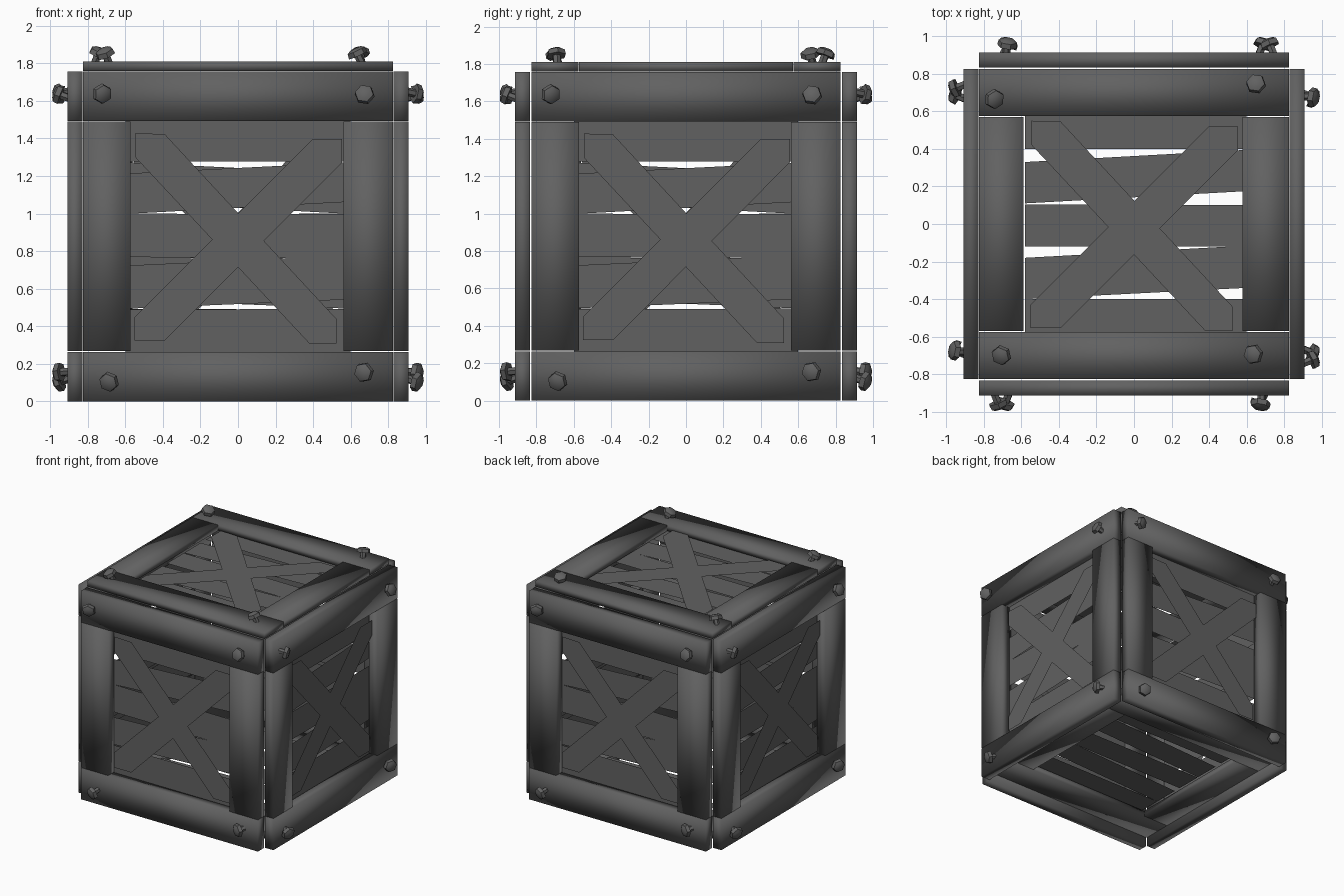
import bpy, bmesh, math
from mathutils import Matrix

if "Cube" in bpy.data.objects:
    bpy.data.objects.remove(bpy.data.objects["Cube"])

GREY = bpy.data.materials.new("dark_grey")
GREY.diffuse_color = (0.12, 0.12, 0.12, 1)
GREY.use_nodes = True
GREY.node_tree.nodes["Principled BSDF"].inputs["Base Color"].default_value = GREY.diffuse_color


def finish(name, bm, mat, smooth=False):
    bm.transform(mat)
    bmesh.ops.recalc_face_normals(bm, faces=bm.faces)
    for f in bm.faces:
        f.smooth = smooth
    me = bpy.data.meshes.new(name)
    bm.to_mesh(me)
    bm.free()
    me.materials.append(GREY)
    ob = bpy.data.objects.new(name, me)
    bpy.context.collection.objects.link(ob)
    return ob


def sheet(name, pts, w, mat):
    """Thin flat part: a single outline."""
    bm = bmesh.new()
    bm.faces.new([bm.verts.new((u, v, w)) for u, v in pts])
    return finish(name, bm, mat)


def board(name, u0, u1, v0, v1, w0, w1, mat):
    """Softly shaded frame board."""
    bm = bmesh.new()
    bmesh.ops.create_cube(bm, size=1)
    size = Matrix.Diagonal((u1 - u0, v1 - v0, w1 - w0, 1))
    bm.transform(Matrix.Translation(((u0 + u1) / 2, (v0 + v1) / 2, (w0 + w1) / 2)) @ size)
    return finish(name, bm, mat, True)


def bolt(name, u, v, tilt, spin, mat):
    """Loose hexagonal bolt leaning out of the board."""
    bm = bmesh.new()
    for r1, r2, depth, z in ((0.022, 0.022, 0.08, 0.01), (0.054, 0.05, 0.028, 0.05),
                             (0.05, 0.03, 0.012, 0.07)):
        bmesh.ops.create_cone(bm, cap_ends=True, segments=6, radius1=r1, radius2=r2,
                              depth=depth, matrix=Matrix.Translation((0, 0, z)))
    lean = (Matrix.Translation((u, v, 0)) @ Matrix.Rotation(spin, 4, 'Z')
            @ Matrix.Rotation(tilt, 4, 'X'))
    ob = finish(name, bm, mat @ lean, True)
    for o in bpy.context.selected_objects:
        o.select_set(False)
    bpy.context.view_layer.objects.active = ob
    ob.select_set(True)
    bpy.ops.object.shade_smooth_by_angle(angle=math.radians(40))


U = 0.826     # outer half width of every panel

# Slats: (top left, top right, bottom left, bottom right); alternate ones are crooked
LID_SLATS = [(0.66, 0.66, 0.40, 0.40), (0.33, 0.395, 0.11, 0.175), (0.105, 0.10, -0.12, -0.12),
             (-0.18, -0.115, -0.40, -0.34), (-0.40, -0.40, -0.66, -0.66)]
SIDE_SLATS = [(0.66, 0.66, 0.40, 0.40), (0.335, 0.395, 0.12, 0.185), (0.122, 0.118, -0.11, -0.115),
              (-0.155, -0.10, -0.385, -0.335), (-0.39, -0.385, -0.66, -0.66)]
# Cross brace outlines
ARMS = [[(-0.545, 0.55), (-0.545, 0.42), (0.38, -0.57), (0.525, -0.57), (0.525, -0.44), (-0.39, 0.545)],
        [(0.555, 0.52), (0.40, 0.52), (-0.55, -0.43), (-0.55, -0.555), (-0.39, -0.555), (0.555, 0.395)]]
SIDE_BOLTS = [(-0.74, 0.77), (0.68, 0.74), (-0.67, -0.76), (0.69, -0.72)]
TOP_BOLTS = [(-0.76, 0.675), (0.655, 0.73), (-0.69, -0.685), (0.655, -0.69)]
LEAN = [(25, 60), (-22, 20), (28, -50), (-25, 100)]


def panel(name, mat, V, VI, UL, UR, T, slats, slat_left, brace=True, bolts=()):
    # frame: two long boards, two short uprights
    for part, r in (("upper_board", (-U, U, VI, V)), ("lower_board", (-U, U, -V, -VI)),
                    ("left_board", (-U, UL, -VI + 0.004, VI - 0.004)),
                    ("right_board", (UR, U, -VI + 0.004, VI - 0.004))):
        board(f"{name}_{part}", *r, -T, 0, mat)
    # slats behind the frame
    for i, (tl, tr, bl, br) in enumerate(slats):
        sheet(f"{name}_slat_{i + 1}", [(slat_left, bl), (0.6, br), (0.6, tr), (slat_left, tl)],
              -T - 0.008, mat)
    # cross brace
    if brace:
        for i, arm in enumerate(ARMS):
            sheet(f"{name}_brace_{i + 1}", arm, -T * 0.6, mat)
    for i, (u, v) in enumerate(bolts):
        t, s = LEAN[i]
        bolt(f"{name}_bolt_{i + 1}", u, v, math.radians(t), math.radians(s), mat)


# Four upright sides
for i, name in enumerate(("front", "right", "back", "left")):
    out = 0.914 if i % 2 == 0 else 0.908
    m = (Matrix.Rotation(i * math.pi / 2, 4, 'Z') @ Matrix.Translation((0, -out, 0.878))
         @ Matrix.Rotation(math.pi / 2, 4, 'X'))
    panel(name, m, 0.878, 0.615, -0.572, 0.562, 0.08, SIDE_SLATS, -0.6, True, SIDE_BOLTS)

# Lid, and a recessed mirrored floor without brace or bolts
panel("lid", Matrix.Translation((0, 0, 1.81)), 0.826, 0.575, -0.588, 0.578, 0.05,
      LID_SLATS, -0.58, True, TOP_BOLTS)
panel("floor", Matrix.Translation((0, 0, 0.075)) @ Matrix.Diagonal((1, 1, -1, 1)),
      0.826, 0.575, -0.588, 0.578, 0.05, LID_SLATS, -0.58, False)
